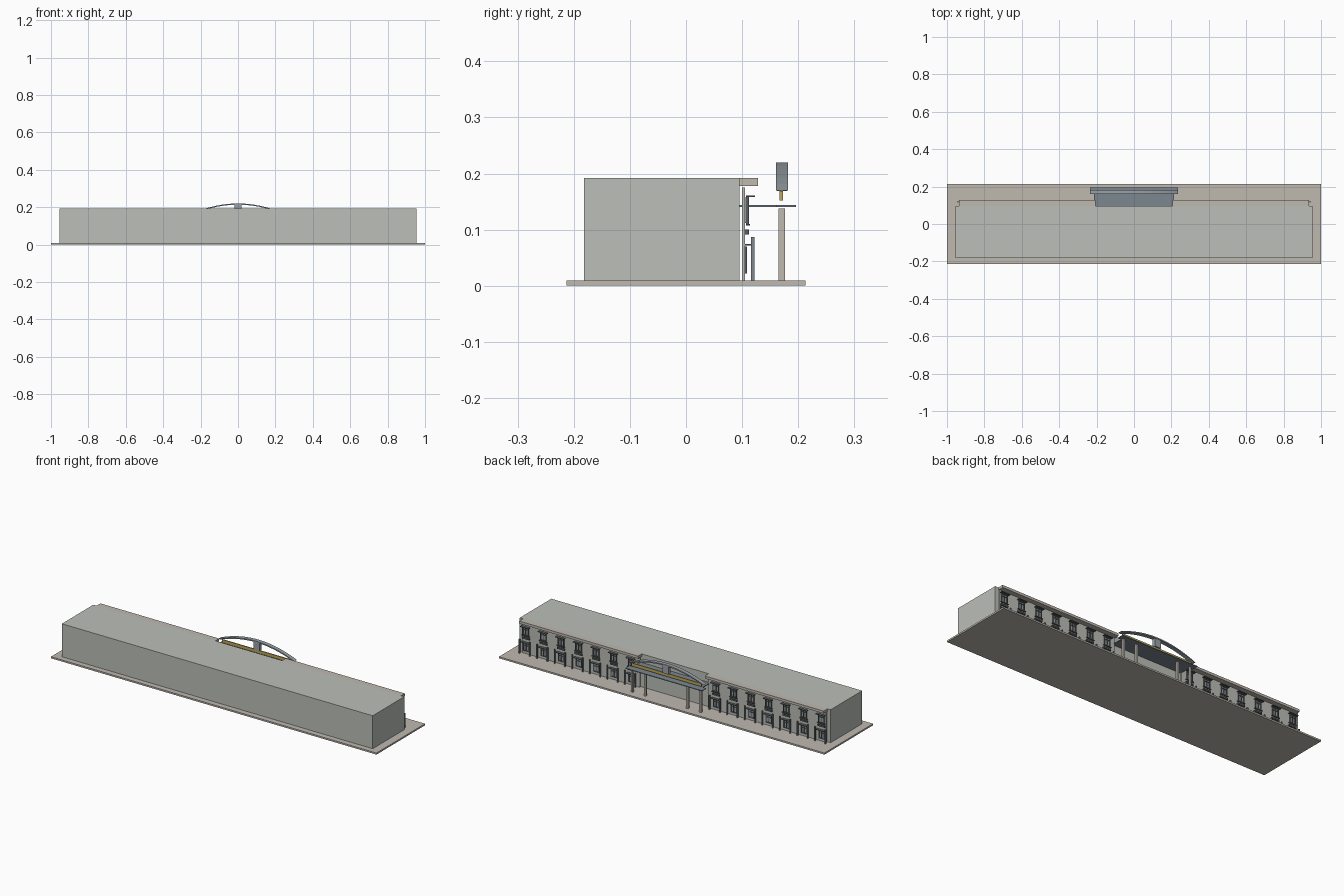
import bpy, bmesh

if "Cube" in bpy.data.objects:
    bpy.data.objects.remove(bpy.data.objects["Cube"])


def material(name, r, g, b):
    m = bpy.data.materials.new(name)
    m.diffuse_color = (r, g, b, 1)
    m.use_nodes = True
    m.node_tree.nodes["Principled BSDF"].inputs["Base Color"].default_value = m.diffuse_color
    return m


STONE = material("stone", 0.52, 0.48, 0.43)
WALL = material("wall", 0.50, 0.52, 0.48)
TRIM = material("trim", 0.50, 0.50, 0.47)
DARK = material("dark_frame", 0.10, 0.11, 0.11)
GLASS = material("glass", 0.30, 0.34, 0.36)
STEEL = material("steel", 0.20, 0.24, 0.28)
ARCH = material("arch_metal", 0.32, 0.36, 0.39)
GOLD = material("gold", 0.50, 0.38, 0.10)


def add_mesh(name, bm, mat):
    bmesh.ops.recalc_face_normals(bm, faces=bm.faces)
    me = bpy.data.meshes.new(name)
    bm.to_mesh(me)
    bm.free()
    me.materials.append(mat)
    ob = bpy.data.objects.new(name, me)
    bpy.context.collection.objects.link(ob)
    return ob


def boxes(name, mat, *bounds):
    """One object from boxes given as (x0, x1, y0, y1, z0, z1)."""
    bm = bmesh.new()
    for x0, x1, y0, y1, z0, z1 in bounds:
        vs = bmesh.ops.create_cube(bm, size=1)["verts"]
        for v in vs:
            v.co.x = x1 if v.co.x > 0 else x0
            v.co.y = y1 if v.co.y > 0 else y0
            v.co.z = z1 if v.co.z > 0 else z0
    return add_mesh(name, bm, mat)


def mirror(ob):
    ob.modifiers.new("mirror", "MIRROR").use_axis[0] = True
    return ob


def frame(x, w, y0, y1, z0, z1, t=0.005):
    """Bars of a window frame with a central mullion and a transom."""
    zm = z0 + (z1 - z0) * 0.65
    return [(x - w, x - w + t, y0, y1, z0, z1), (x + w - t, x + w, y0, y1, z0, z1),
            (x - w + t, x + w - t, y0, y1, z0, z0 + t),
            (x - w + t, x + w - t, y0, y1, z1 - t, z1),
            (x - 0.0015, x + 0.0015, y0, y1, z0 + t, z1 - t),
            (x - w + t, x + w - t, y0, y1, zm, zm + 0.003)]


# Base and main block
boxes("base_slab", STONE, (-1, 1, -0.213, 0.213, 0, 0.009))
boxes("main_block", WALL, (-0.955, 0.955, -0.182, 0.095, 0.009, 0.192))

# Facade wings with cornice
mirror(boxes("facade_wing", TRIM, (0.21, 0.935, 0.10, 0.105, 0.009, 0.175)))
mirror(boxes("cornice", STONE, (0.205, 0.935, 0.095, 0.128, 0.178, 0.192)))

# Window bays
upper, lower, panes, hoods, sills, posts, panels = [], [], [], [], [], [], []
for i in range(7):
    x = 0.26 + 0.108 * i
    upper += frame(x, 0.019, 0.107, 0.112, 0.110, 0.159)
    lower += frame(x, 0.019, 0.105, 0.109, 0.022, 0.070)
    panes += [(x - 0.017, x + 0.017, 0.1055, 0.108, 0.112, 0.157),
              (x - 0.017, x + 0.017, 0.1052, 0.106, 0.024, 0.068)]
    hoods += [(x - 0.026, x + 0.026, 0.107, 0.123, 0.158, 0.161),
              (x - 0.026, x + 0.026, 0.105, 0.121, 0.072, 0.074)]
    sills.append((x - 0.024, x + 0.024, 0.107, 0.114, 0.107, 0.110))
    panels.append((x - 0.022, x + 0.022, 0.105, 0.112, 0.091, 0.100))
    for s in (-0.032, 0.032):
        posts.append((x + s - 0.003, x + s + 0.003, 0.116, 0.122, 0.009, 0.087))
for name, mat, parts in (("upper_windows", DARK, upper), ("lower_windows", DARK, lower),
                         ("window_panes", GLASS, panes), ("window_hoods", DARK, hoods),
                         ("window_sills", DARK, sills), ("window_panels", DARK, panels),
                         ("bay_posts", STEEL, posts)):
    mirror(boxes(name, mat, *parts))

# Entrance canopy
boxes("canopy", STEEL, (-0.215, 0.215, 0.095, 0.160, 0.140, 0.144),
      (-0.235, 0.235, 0.160, 0.196, 0.140, 0.144))
boxes("fascia", GOLD, (-0.215, 0.215, 0.167, 0.173, 0.152, 0.169))
mirror(boxes("canopy_columns", STONE,
             *[(x - 0.006, x + 0.006, 0.165, 0.176, 0.009, 0.138) for x in (0.13, 0.21)]))

# Arch over the entrance, swept as a faceted band
bm = bmesh.new()
rings = []
for i in range(17):
    t = i / 8 - 1
    xo, xi = 0.235 * t, 0.222 * t
    zo, zi = 0.22 - 0.05 * t * t, 0.213 - 0.043 * t * t
    rings.append([bm.verts.new(c) for c in ((xo, 0.160, zo), (xo, 0.182, zo),
                                            (xi, 0.182, zi), (xi, 0.160, zi))])
for a, b in zip(rings, rings[1:]):
    for k in range(4):
        n = (k + 1) % 4
        bm.faces.new((a[k], a[n], b[n], b[k]))
bm.faces.new(rings[0])
bm.faces.new(rings[-1])
add_mesh("entrance_arch", bm, ARCH)
boxes("arch_post", ARCH, (-0.019, 0.019, 0.162, 0.180, 0.169, 0.216))
